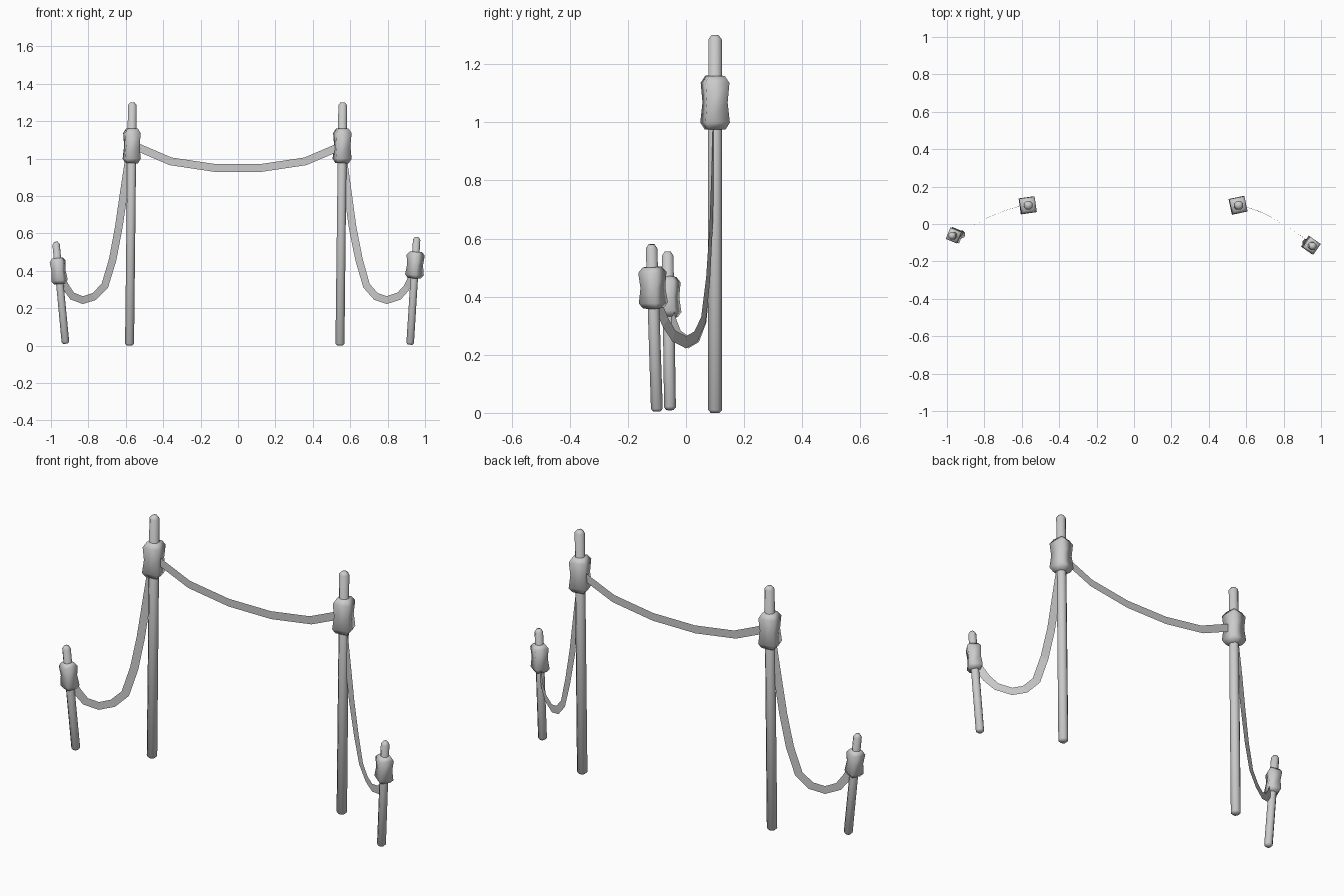
import bpy
import math
from mathutils import Vector, Matrix

if "Cube" in bpy.data.objects:
    bpy.data.objects.remove(bpy.data.objects["Cube"], do_unlink=True)

grey = bpy.data.materials.new("pale_grey")
grey.use_nodes = True
grey.diffuse_color = (0.6, 0.6, 0.6, 1)
grey.node_tree.nodes["Principled BSDF"].inputs["Base Color"].default_value = (0.6, 0.6, 0.6, 1)


def make_object(name, verts, faces, smooth):
    mesh = bpy.data.meshes.new(name)
    mesh.from_pydata(verts, [], faces)
    mesh.materials.append(grey)
    for poly in mesh.polygons:
        poly.use_smooth = smooth
    obj = bpy.data.objects.new(name, mesh)
    bpy.context.collection.objects.link(obj)
    return obj


def loft(name, base, top, rings, sides, turn):
    """Stack rings of (height, radius) along the line from base to top."""
    base, top = Vector(base), Vector(top)
    lean = (top - base) / (top.z - base.z)
    spin = Matrix.Rotation(math.radians(turn), 3, "Z")
    tilt = Vector((0, 0, 1)).rotation_difference(lean).to_matrix()
    verts = []
    for z, r in rings:
        centre = base + lean * (z - base.z)
        for i in range(sides):
            a = 2 * math.pi * (i + 0.5) / sides
            verts.append(centre + tilt @ spin @ Vector((r * math.cos(a), r * math.sin(a), 0)))
    faces = [tuple(reversed(range(sides)))]
    for k in range(len(rings) - 1):
        for i in range(sides):
            j = (i + 1) % sides
            a, b = k * sides, (k + 1) * sides
            faces.append((a + i, a + j, b + j, b + i))
    last = (len(rings) - 1) * sides
    faces.append(tuple(range(last, last + sides)))
    return make_object(name, verts, faces, True)


def post(name, base, top, radius, collar_low, collar_high, half, turn):
    """Round post with a pinched square collar near its head."""
    z0, z1 = base[2], top[2]
    loft(name + "_post", base, top,
         [(z0, radius * 0.6), (z0 + 0.01, radius), (z1 - 0.015, radius * 0.97), (z1, radius * 0.5)], 8, 0)
    h = collar_high - collar_low
    r = half * math.sqrt(2)
    loft(name + "_collar", base, top,
         [(collar_low, r * 0.7), (collar_low + h * 0.13, r), (collar_low + h * 0.5, r * 0.85),
          (collar_low + h * 0.87, r * 0.97), (collar_high, r * 0.65)], 4, turn)


def ribbon(name, path, half):
    """Flat upright band following the path, mitred in its own vertical plane."""
    pts = [Vector(p) for p in path]
    verts = []
    for i, p in enumerate(pts):
        t = (pts[min(i + 1, len(pts) - 1)] - pts[max(i - 1, 0)]).normalized()
        flat = Vector((t.x, t.y, 0))
        run = flat.length
        across = flat.normalized() * -t.z + Vector((0, 0, run))
        verts += [p - across * half, p + across * half]
    faces = [(2 * i, 2 * i + 2, 2 * i + 3, 2 * i + 1) for i in range(len(pts) - 1)]
    make_object(name, verts, faces, False)


# Posts and collars
post("right_tall", (-0.58, 0.1, 0), (-0.565, 0.1, 1.3), 0.026, 0.975, 1.16, 0.043, 8)
post("left_tall", (0.545, 0.1, 0), (0.56, 0.1, 1.3), 0.026, 0.975, 1.16, 0.043, 12)
post("right_short", (-0.922, -0.055, 0.01), (-0.974, -0.063, 0.555), 0.022, 0.33, 0.468, 0.034, -22)
post("left_short", (0.92, -0.1, 0.005), (0.956, -0.119, 0.58), 0.022, 0.36, 0.502, 0.036, -35)

# Hanging bands
ribbon("main_band", [(-0.57, 0.1, 1.075), (-0.36, 0.1, 0.985), (-0.125, 0.1, 0.95),
                     (0.125, 0.1, 0.95), (0.36, 0.1, 0.985), (0.56, 0.1, 1.07)], 0.021)
ribbon("left_band", [(0.555, 0.1, 1.05), (0.587, 0.092, 0.82), (0.613, 0.086, 0.63),
                     (0.647, 0.076, 0.46), (0.687, 0.06, 0.32), (0.738, 0.034, 0.262),
                     (0.795, 0, 0.243), (0.862, -0.042, 0.265), (0.902, -0.07, 0.31),
                     (0.935, -0.1, 0.38)], 0.021)
ribbon("right_band", [(-0.575, 0.1, 1.05), (-0.61, 0.094, 0.82), (-0.638, 0.088, 0.63),
                      (-0.67, 0.078, 0.46), (-0.712, 0.063, 0.32), (-0.769, 0.04, 0.262),
                      (-0.83, 0.008, 0.243), (-0.887, -0.024, 0.265), (-0.918, -0.042, 0.31),
                      (-0.95, -0.06, 0.37)], 0.021)
